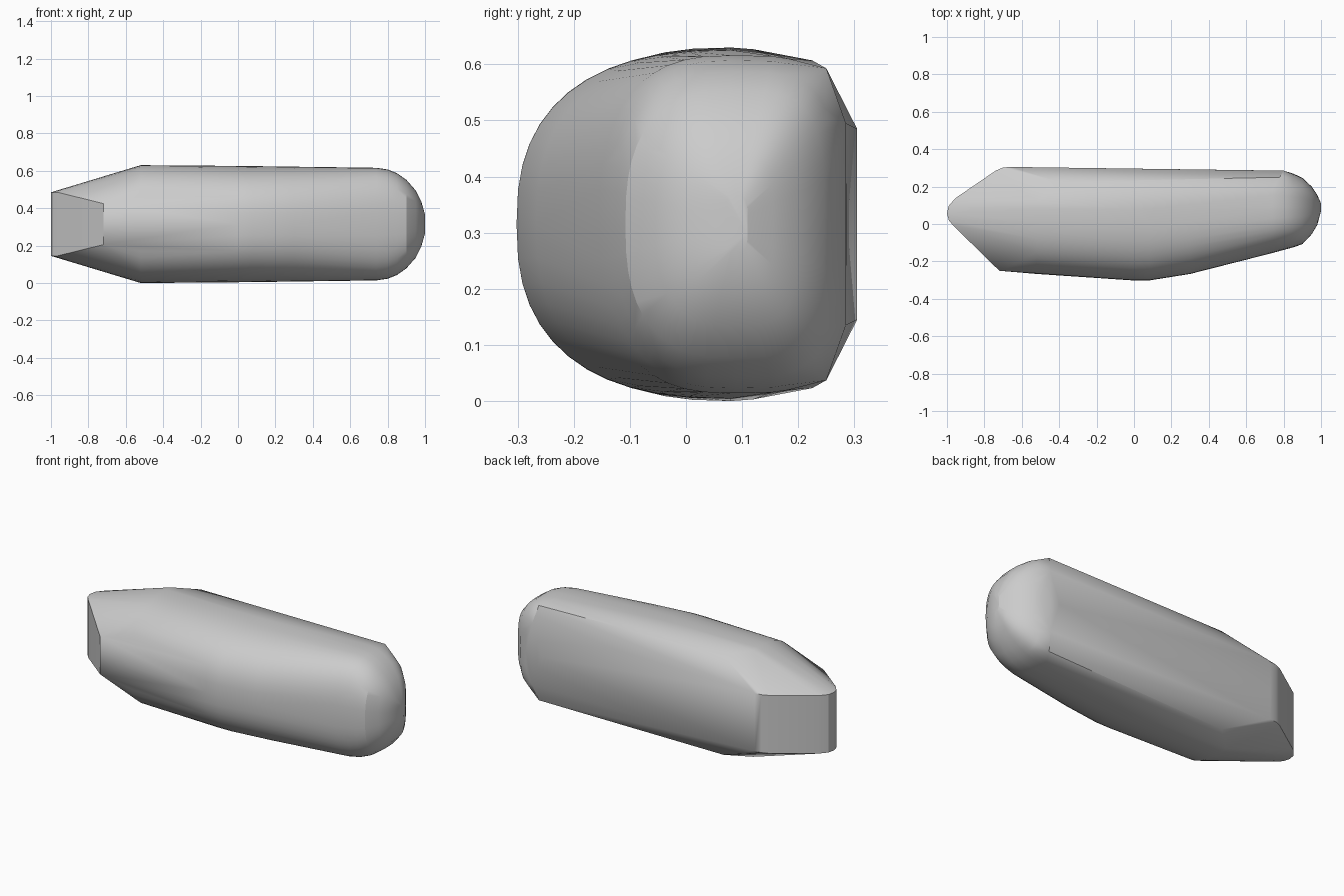
import bpy, bmesh
from math import sin, cos, pi, radians

cube = bpy.data.objects.get("Cube")
if cube:
    bpy.data.objects.remove(cube, do_unlink=True)

MID = 0.315  # height of the mirror plane
bm = bmesh.new()


def pair(x, y, h):
    """A point above and one below the mirror plane."""
    for s in (-1, 1):
        bm.verts.new((x, y, MID + s * h))


def quarter(x, yc, y_end, h, power, steps=12):
    """Superelliptic arc from the crown at yc to the edge at y_end."""
    for i in range(steps + 1):
        a = i / steps * pi / 2
        u = max(cos(a), 0) ** (2 / power)
        v = sin(a) ** (2 / power)
        pair(x, yc + (y_end - yc) * u, h * v)


# Rounded front of the body: x, front edge, half height
for x, y, h in ((-0.52, -0.267, 0.315), (0.0, -0.302, 0.311),
                (0.08, -0.302, 0.310), (0.3, -0.267, 0.307)):
    quarter(x, 0.08, y, h, 2.5)

# Rounded end cap: x, front edge, back edge, half height
for x, front, back, h in ((0.74, -0.155, 0.286, 0.301), (0.8, -0.138, 0.284, 0.292),
                          (0.85, -0.125, 0.27, 0.272), (0.9, -0.108, 0.247, 0.237),
                          (0.95, -0.055, 0.2, 0.18), (0.98, -0.005, 0.155, 0.12),
                          (1.0, 0.07, 0.11, 0.05)):
    quarter(x, 0.08, front, h, 2.6)
    quarter(x, 0.09, back, h, 3.6)

# Blunt vertical nose and the flat back plate
for x, y in ((-0.965, -0.01), (-0.99, 0.02), (-1, 0.055), (-0.992, 0.095),
             (-0.955, 0.138), (-0.74, 0.285), (-0.7, 0.302), (-0.66, 0.305)):
    pair(x, y, 0.17)
pair(-0.72, -0.25, 0.11)
pair(0.8, 0.285, 0.18)

# Long bevel between the crown and the back plate
pair(-0.4, 0.225, 0.292)
pair(-0.52, 0.12, 0.312)
pair(0.78, 0.25, 0.278)

# Wrap the sections in one closed skin
bmesh.ops.remove_doubles(bm, verts=bm.verts[:], dist=0.002)
hull = bmesh.ops.convex_hull(bm, input=bm.verts[:])
loose = {g for g in hull["geom_interior"] + hull["geom_unused"]
         if isinstance(g, bmesh.types.BMVert)}
bmesh.ops.delete(bm, geom=list(loose), context="VERTS")
bmesh.ops.recalc_face_normals(bm, faces=bm.faces[:])

mesh = bpy.data.meshes.new("body")
bm.to_mesh(mesh)
bm.free()
body = bpy.data.objects.new("body", mesh)
bpy.context.collection.objects.link(body)

# Plain grey
grey = bpy.data.materials.new("grey")
grey.use_nodes = True
color = (0.6, 0.6, 0.6, 1)
grey.diffuse_color = color
grey.node_tree.nodes["Principled BSDF"].inputs["Base Color"].default_value = color
mesh.materials.append(grey)

bpy.ops.object.select_all(action="DESELECT")
body.select_set(True)
bpy.context.view_layer.objects.active = body
bpy.ops.object.shade_smooth_by_angle(angle=radians(22))
